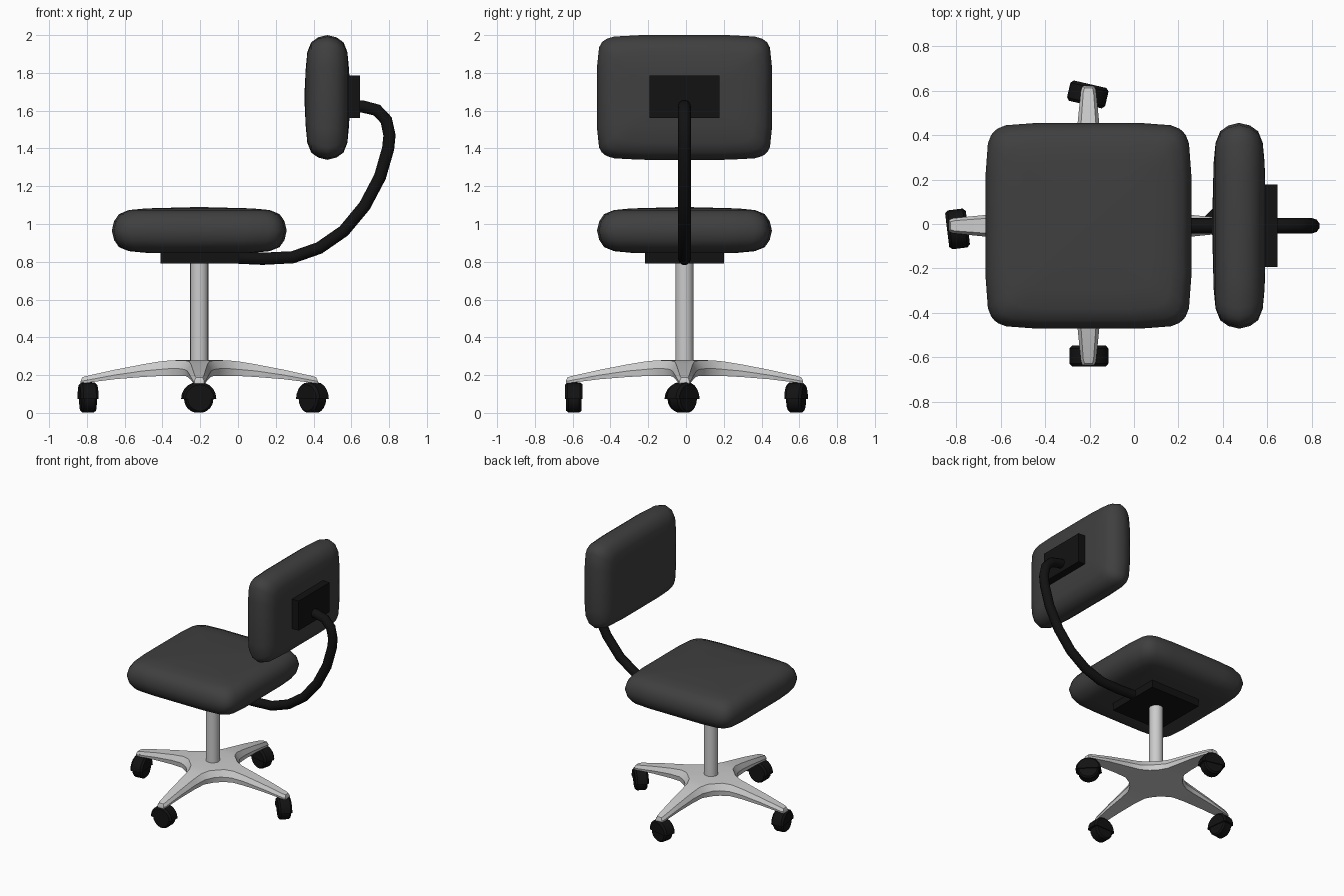
import bpy, bmesh, math
from mathutils import Matrix, Vector

if "Cube" in bpy.data.objects:
    bpy.data.objects.remove(bpy.data.objects["Cube"])

CX, CY = -0.205, -0.008   # centre line of the column


def material(name, v):
    m = bpy.data.materials.new(name)
    m.diffuse_color = (v, v, v, 1)
    m.use_nodes = True
    m.node_tree.nodes["Principled BSDF"].inputs["Base Color"].default_value = m.diffuse_color
    return m


FABRIC, BLACK = material("dark_fabric", 0.05), material("black_plastic", 0.006)


def finish(bm, name, mat=None, angle=35):
    bmesh.ops.recalc_face_normals(bm, faces=bm.faces[:])
    me = bpy.data.meshes.new(name)
    bm.to_mesh(me)
    bm.free()
    ob = bpy.data.objects.new(name, me)
    bpy.context.collection.objects.link(ob)
    if mat:
        me.materials.append(mat)
    bpy.ops.object.select_all(action='DESELECT')
    bpy.context.view_layer.objects.active = ob
    ob.select_set(True)
    bpy.ops.object.shade_smooth_by_angle(angle=math.radians(angle))
    return ob


def bridge(bm, a, b):
    n = len(a)
    for i in range(n):
        bm.faces.new((a[i], a[(i + 1) % n], b[(i + 1) % n], b[i]))


def cushion(name, hu, hv, ht, matrix):
    """Pillow: squarish outline swept through a rounded edge profile."""
    steps = (-1, -.93, -.82, -.5, 0, .5, .82, .93)
    square = [(1, s) for s in steps] + [(-s, 1) for s in steps]
    square += [(-1, -s) for s in steps] + [(s, -1) for s in steps]
    half = [(0, 0), (.012, .40), (.038, .70), (.09, .87), (.18, .94)]
    profile = [(i, -z) for i, z in half[:0:-1]] + half
    bm = bmesh.new()
    rings = []
    for inset, z in profile:
        ring = []
        for u, v in square:
            k = (abs(u) ** 8 + abs(v) ** 8) ** -0.125
            ring.append(bm.verts.new((u * k * (hu - inset), v * k * (hv - inset), z * ht)))
        rings.append(ring)
    for a, b in zip(rings, rings[1:]):
        bridge(bm, a, b)
    for ring, s in ((rings[0], -1), (rings[-1], 1)):
        c = bm.verts.new((0, 0, s * ht))
        for i in range(len(ring)):
            bm.faces.new((ring[i], ring[(i + 1) % len(ring)], c))
    bm.transform(matrix)
    return finish(bm, name, FABRIC)


def box(name, lo, hi):
    lo, hi = Vector(lo), Vector(hi)
    bm = bmesh.new()
    bmesh.ops.create_cube(bm, size=1, matrix=Matrix.Translation((lo + hi) / 2) @ Matrix.Diagonal((*(hi - lo), 1)))
    return finish(bm, name, BLACK)


# Cushions
cushion("seat", .463, .463, .125, Matrix.Translation((CX, CY, .965)))
cushion("backrest", .33, .463, .122,
        Matrix.Translation((.473, CY, 1.67)) @ Matrix.Rotation(math.pi / 2, 4, 'Y'))

# Mounting plates
box("seat_plate", (-.41, CY - .21, .79), (.005, CY + .21, .87))
box("backrest_plate", (.56, CY - .185, 1.56), (.645, CY + .185, 1.785))

# Curved support tube
path = [(-.1, .825), (.0, .822), (.13, .816), (.29, .824), (.43, .873), (.56, .963), (.67, 1.095),
        (.752, 1.25), (.795, 1.4), (.802, 1.47), (.785, 1.55), (.735, 1.603), (.66, 1.622), (.60, 1.625)]
cu = bpy.data.curves.new("support_tube", 'CURVE')
cu.dimensions = '3D'
cu.bevel_depth, cu.bevel_resolution, cu.use_fill_caps = .034, 3, True
sp = cu.splines.new('POLY')
sp.points.add(len(path) - 1)
for p, (x, z) in zip(sp.points, path):
    p.co = (x, CY, z, 1)
cu.materials.append(BLACK)
bpy.context.collection.objects.link(bpy.data.objects.new("support_tube", cu))

# Column
bm = bmesh.new()
bmesh.ops.create_cone(bm, cap_ends=True, segments=20, radius1=.048, radius2=.048, depth=.56,
                      matrix=Matrix.Translation((CX, CY, .52)))
finish(bm, "column")

# Four-armed base: stations of (radius, half width, bottom z, side z, top z)
stations = [(.15, .115, .195, .235, .278), (.21, .078, .195, .23, .272), (.3, .064, .19, .222, .257),
            (.45, .05, .178, .2, .228), (.61, .034, .158, .17, .194), (.628, .026, .156, .168, .188)]
bm = bmesh.new()
rings = [[], [], []]
for arm in range(4):
    rot = Matrix.Rotation(arm * math.pi / 2, 3, 'Z')
    sides = [(s, -1) for s in stations] + [(s, 1) for s in stations[::-1]]
    for (r, w, *zs), sign in sides:
        for ring, z, shrink in zip(rings, zs, (.95, 1, .68)):
            edge = r - (.008 if shrink < .9 and r > .6 else 0)
            ring.append(bm.verts.new(rot @ Vector((edge, sign * w * shrink, z))))
bridge(bm, rings[0], rings[1])
bridge(bm, rings[1], rings[2])
n = len(stations)
for ring, zc in ((rings[0], .195), (rings[2], .282)):
    centre = bm.verts.new((0, 0, zc))
    for arm in range(4):
        a = ring[arm * 2 * n:(arm + 1) * 2 * n]
        for i in range(n - 1):
            bm.faces.new((a[i], a[i + 1], a[-2 - i], a[-1 - i]))
        bm.faces.new((a[0], a[-1], centre))
        bm.faces.new((a[-1], ring[(arm + 1) * 2 * n % len(ring)], centre))
bm.transform(Matrix.Translation((CX, CY, 0)))
finish(bm, "star_base")


def disc(bm, radius, width, z, arc, start=0, steps=18):
    """Wheel-like slab with chamfered rims, rolling along x."""
    closed = arc >= 360
    angles = [math.radians(start + arc * i / steps) for i in range(steps + (not closed))]
    rings = []
    for y, r in ((-.5, .86), (-.36, 1), (.36, 1), (.5, .86)):
        rings.append([bm.verts.new((radius * r * math.cos(a), y * width, z + radius * r * math.sin(a)))
                      for a in angles])
    for a, b in zip(rings, rings[1:]):
        bridge(bm, a, b)
    bm.faces.new(rings[0])
    bm.faces.new(rings[-1])
    if not closed:
        bm.normal_update()


def caster(name, x, y, angle):
    """Wheel, half-round hood and stem."""
    bm = bmesh.new()
    disc(bm, .073, .08, .073, 360)
    disc(bm, .088, .094, .074, 180, 0, 10)
    bmesh.ops.create_cone(bm, cap_ends=True, segments=10, radius1=.02, radius2=.02, depth=.06,
                          matrix=Matrix.Translation((0, 0, .15)))
    bm.transform(Matrix.Translation((x, y, 0)) @ Matrix.Rotation(math.radians(angle), 4, 'Z'))
    finish(bm, name, BLACK)


# Casters, each swivelled differently
caster("caster_left", -.794, -.022, -83)
caster("caster_right", .394, -.015, -45)
caster("caster_front", -.203, -.594, 0)
caster("caster_back", -.208, .583, -13)
